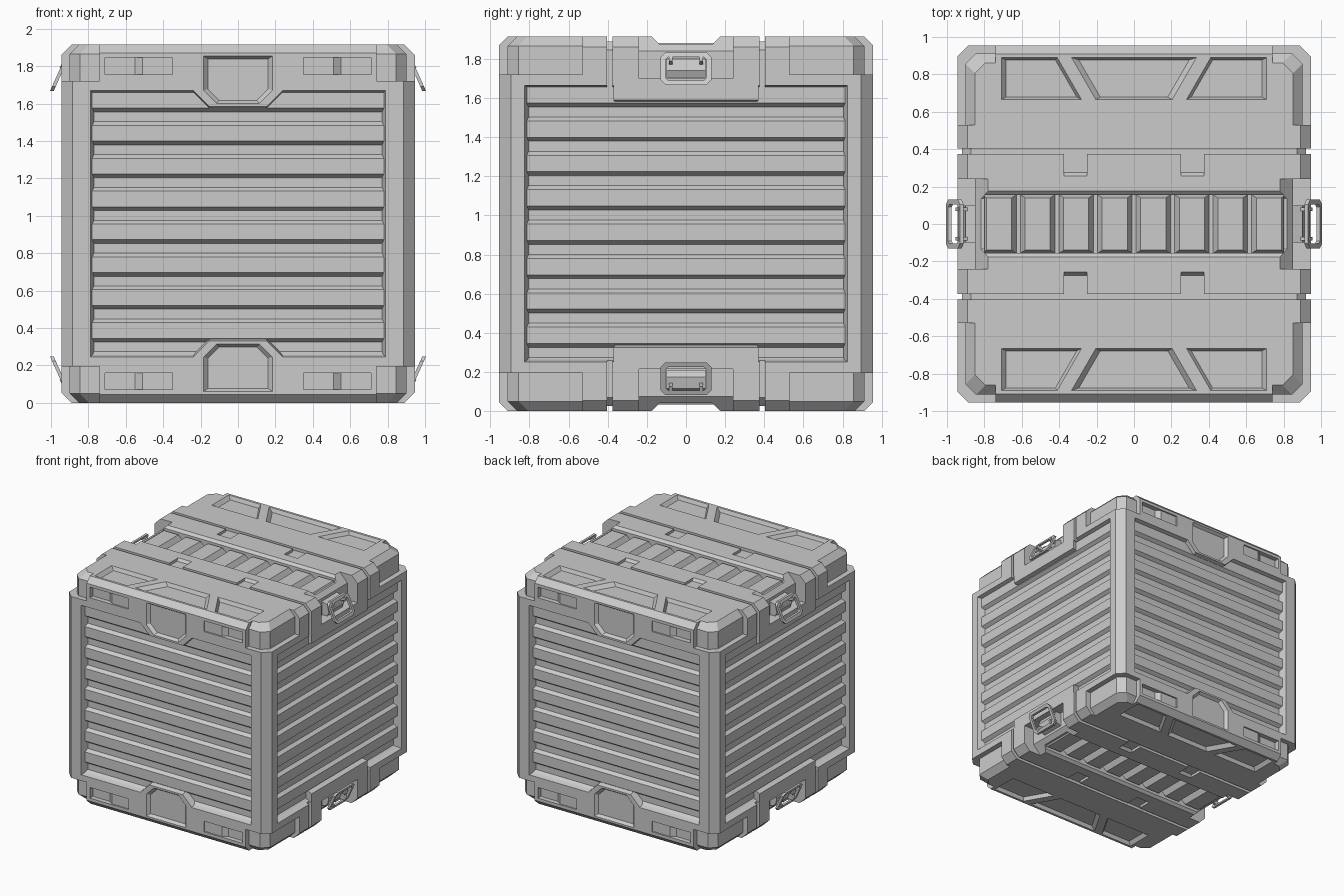
import bpy, bmesh
from itertools import product

if "Cube" in bpy.data.objects:
    bpy.data.objects.remove(bpy.data.objects["Cube"])

H = 1.915          # height of the crate
ZC = H / 2         # mirror plane for top and bottom


def loft(name, axis, rings, mirror="", closed=False, lean=None):
    """Join (height, outline) rings along an axis, with mirrored copies."""
    bm = bmesh.new()
    for s in product(*[(1, -1) if a in mirror else (1,) for a in "xyz"]):
        loops = []
        for h, poly in rings:
            loop = []
            for u, v in poly:
                x, y, z = {"x": (h, u, v), "y": (u, h, v), "z": (u, v, h)}[axis]
                if lean:
                    x += lean(z)
                loop.append(bm.verts.new((x * s[0], y * s[1], ZC + (z - ZC) * s[2])))
            loops.append(loop)
        n = len(loops[0])
        pairs = list(zip(loops, loops[1:]))
        if closed:
            pairs.append((loops[-1], loops[0]))
        else:
            bm.faces.new(loops[0])
            bm.faces.new(loops[-1])
        for a, b in pairs:
            for i in range(n):
                j = (i + 1) % n
                bm.faces.new((a[i], a[j], b[j], b[i]))
    bmesh.ops.recalc_face_normals(bm, faces=bm.faces)
    me = bpy.data.meshes.new(name)
    bm.to_mesh(me)
    bm.free()
    ob = bpy.data.objects.new(name, me)
    bpy.context.collection.objects.link(ob)
    return ob


def cut(*args, **kw):
    """Subtract a lofted shape from the crate body."""
    tool = loft("cutter", *args, **kw)
    tool.hide_render = True
    mod = body.modifiers.new("cut", "BOOLEAN")
    mod.operation, mod.solver, mod.object = "DIFFERENCE", "EXACT", tool
    bpy.context.view_layer.objects.active = body
    bpy.ops.object.modifier_apply(modifier=mod.name)
    bpy.data.objects.remove(tool)


def shrink(poly, k):
    """Scale an outline about the middle of its bounds."""
    us, vs = zip(*poly)
    cu, cv = (min(us) + max(us)) / 2, (min(vs) + max(vs)) / 2
    return [(cu + (u - cu) * k, cv + (v - cv) * k) for u, v in poly]


def octagon(w, d, c, cz=0.0):
    return [(w, cz + d - c), (w - c, cz + d), (c - w, cz + d), (-w, cz + d - c),
            (-w, cz + c - d), (c - w, cz - d), (w - c, cz - d), (w, cz + c - d)]


def box(u0, u1, v0, v1):
    return [(u0, v0), (u1, v0), (u1, v1), (u0, v1)]


# Crate body with chamfered upright corners
plan = octagon(0.945, 0.955, 0.06)
body = loft("crate_body", "z", [(0, plan), (H, plan)])


# Stepped and chamfered corner caps
def cap_outline(d):
    return [(0.74, 1.1), (0.74, 0.912 - d), (0.845 - d, 0.912 - d), (0.90 - d, 0.857 - d),
            (0.90 - d, 0.53), (1.1, 0.53), (1.1, 1.1)]


cut("z", [(1.72, cap_outline(0)), (1.865, cap_outline(0)), (1.925, cap_outline(0.06))], mirror="xyz")

# Chamfers along the long edges of lid and base
edge = [(0.90, 1.925), (0.97, 1.855), (0.97, 1.925)]
cut("x", [(-0.74, edge), (0.74, edge)], mirror="yz")
edge = [(0.88, 1.925), (0.96, 1.845), (0.96, 1.925)]
cut("y", [(-0.53, edge), (0.53, edge)], mirror="xz")

# Framed openings for the slatted panels
half = [(0.155, 1.585), (0.24, 1.67), (0.79, 1.67)]
half += [(x, H - z) for x, z in reversed(half)]
front = half + [(-x, z) for x, z in reversed(half)]
cut("y", [(0.86, shrink(front, 0.96)), (0.96, shrink(front, 1.002))], mirror="y")
half = [(0.37, 1.59), (0.37, 1.665), (0.825, 1.665)]
half += [(y, H - z) for y, z in reversed(half)]
side = half + [(-y, z) for y, z in reversed(half)]
cut("x", [(0.85, shrink(side, 0.96)), (0.95, shrink(side, 1.002))], mirror="x")

# Seams running over the lid and down the sides
seam = [(0.92, 1.65), (0.92, 1.845), (0.872, 1.89)]
seam = [(1.1, 2.0), (1.1, 1.65)] + seam + [(-x, z) for x, z in reversed(seam)] + [(-1.1, 1.65), (-1.1, 2.0)]
cut("y", [(0.375, seam), (0.403, seam)], mirror="yz")

# Handle recesses at both ends of the lid and base
recess = [(0.77, 1.925), (0.85, 1.84), (0.85, 1.70), (1.1, 1.70), (1.1, 1.925)]
cut("y", [(-0.24, recess), (0.24, recess)], mirror="xz")

# Central channel and the bed below its ribs
channel = [(-0.187, 1.925), (-0.135, 1.875), (0.135, 1.875), (0.187, 1.925)]
cut("x", [(-1, channel), (1, channel)], mirror="z")
cut("z", [(1.84, box(-0.80, 0.80, -0.155, 0.155)), (1.95, box(-0.80, 0.80, -0.155, 0.155))], mirror="z")

# Small notches beside the seams
notch = [(0.25, 1.925), (0.275, 1.893), (0.385, 1.893), (0.385, 1.925)]
cut("x", [(0.25, notch), (0.375, notch)], mirror="xyz")

# Trapezoid pockets in the lid and base
mid = [(-0.335, 0.89), (0.335, 0.89), (0.205, 0.665), (-0.205, 0.665)]
cut("z", [(1.885, shrink(mid, 0.88)), (1.916, mid)], mirror="yz")
outer = [(0.41, 0.89), (0.71, 0.89), (0.71, 0.665), (0.28, 0.665)]
cut("z", [(1.885, shrink(outer, 0.88)), (1.916, outer)], mirror="xyz")

# Centre pocket and stepped slots on front and back bars
pocket = [(0.185, 1.855), (0.185, 1.67), (0.115, 1.60), (-0.115, 1.60), (-0.185, 1.67), (-0.185, 1.855)]
cut("y", [(0.93, shrink(pocket, 0.87)), (0.956, pocket)], mirror="yz")
slot = [(0.35, 1.0), (0.35, 0.943), (0.51, 0.943), (0.55, 0.915), (0.71, 0.915), (0.71, 1.0)]
cut("z", [(1.755, slot), (1.845, slot)], mirror="xyz")


# Slatted panels on all four sides
def slats(face):
    low, high, pts = face - 0.06, face - 0.032, [(face - 0.11, 1.69), (face - 0.032, 1.69)]
    for k in range(8):
        z = 1.575 - 0.1757 * k
        pts += [(high, z), (low, z - 0.02), (low, z - 0.072), (high, z - 0.092)]
    return pts + [(high, 0.23), (face - 0.11, 0.23)]


loft("front_back_slats", "x", [(-0.79, slats(0.955)), (0.79, slats(0.955))], mirror="y")
loft("side_slats", "y", [(-0.825, slats(0.945)), (0.825, slats(0.945))], mirror="x")

# Ribs in the central channel
for k in range(8):
    c = (k - 3.5) * 0.206
    loft("channel_rib", "z", [(1.835, box(c - 0.095, c + 0.095, -0.155, 0.155)),
                              (1.845, box(c - 0.09, c + 0.09, -0.155, 0.155)),
                              (1.882, box(c - 0.067, c + 0.067, -0.14, 0.14))], mirror="z")

# Leaning loop handles with their hinge mounts
big, small = octagon(0.13, 0.083, 0.025, 1.75), octagon(0.105, 0.06, 0.015, 1.75)
loft("loop_handle", "x", [(0.948, big), (0.968, big), (0.968, small), (0.948, small)],
     mirror="xz", closed=True, lean=lambda z: (1.75 - z) * 0.45)
mount = [(0.84, 1.705), (0.90, 1.705), (0.915, 1.74), (0.90, 1.80), (0.84, 1.82)]
loft("handle_mount", "y", [(-0.10, mount), (0.10, mount)], mirror="xz")
arm = [(0.88, 1.76), (0.955, 1.79), (0.94, 1.82), (0.88, 1.80)]
loft("handle_arm", "y", [(0.07, arm), (0.088, arm)], mirror="xyz")
